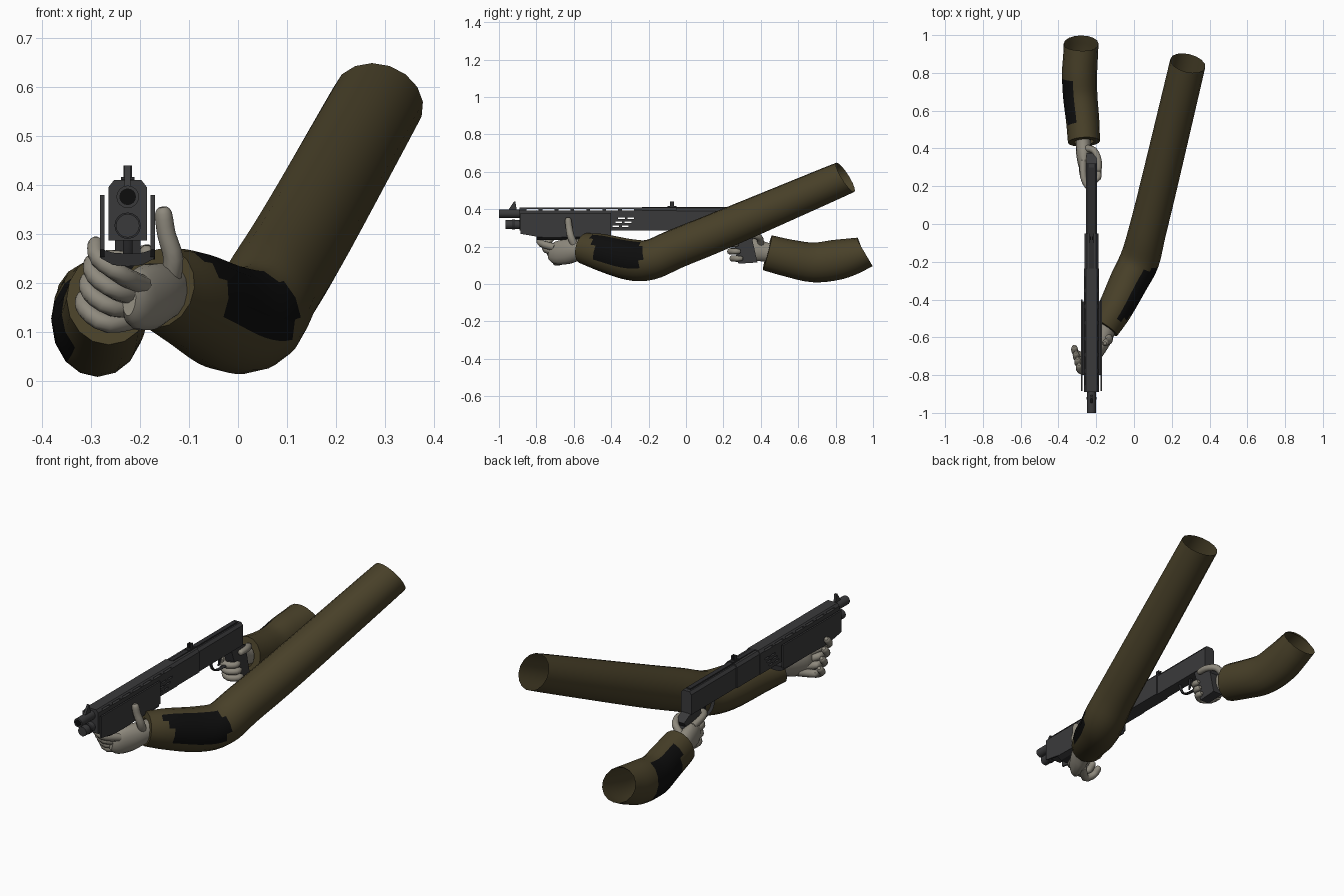
import bpy, bmesh, math
from mathutils import Vector

if "Cube" in bpy.data.objects:
    bpy.data.objects.remove(bpy.data.objects["Cube"])

GX = -0.225  # centre line of the gun


def material(name, rgb):
    m = bpy.data.materials.new(name)
    m.diffuse_color = (*rgb, 1)
    m.use_nodes = True
    m.node_tree.nodes["Principled BSDF"].inputs["Base Color"].default_value = m.diffuse_color
    return m


OLIVE = material("olive_cloth", (0.066, 0.052, 0.022))
BLACK = material("black", (0.004, 0.004, 0.004))
GUN = material("gunmetal", (0.042, 0.042, 0.044))
DARK = material("dark_gunmetal", (0.026, 0.026, 0.028))
SKIN = material("grey_glove", (0.27, 0.25, 0.205))


def finish(name, bm, mats, smooth=False):
    bmesh.ops.recalc_face_normals(bm, faces=bm.faces)
    me = bpy.data.meshes.new(name)
    bm.to_mesh(me)
    bm.free()
    ob = bpy.data.objects.new(name, me)
    bpy.context.collection.objects.link(ob)
    for m in mats:
        me.materials.append(m)
    if smooth:
        bpy.ops.object.select_all(action='DESELECT')
        ob.select_set(True)
        bpy.context.view_layer.objects.active = ob
        bpy.ops.object.shade_smooth_by_angle(angle=math.radians(40))
    return ob


def prism(name, profile, lo, hi, axis, mat):
    """Extrude a profile: (x, z) along y, or (y, z) along x; x is measured from GX."""
    bm = bmesh.new()
    rows = []
    for t in (lo, hi):
        rows.append([bm.verts.new((GX + p, t, z) if axis == 'y' else (GX + t, p, z)) for p, z in profile])
    a, b = rows
    bm.faces.new(a)
    bm.faces.new(b)
    n = len(a)
    for i in range(n):
        bm.faces.new((a[i], a[(i + 1) % n], b[(i + 1) % n], b[i]))
    return finish(name, bm, [mat])


def box(name, x0, x1, y0, y1, z0, z1, mat):
    return prism(name, [(x0, z0), (x1, z0), (x1, z1), (x0, z1)], y0, y1, 'y', mat)


def spline(pts, sub):
    """Catmull-Rom through (x, y, z, rx, rz) points."""
    pts = [Vector(p) for p in pts]
    out = []
    for i in range(len(pts) - 1):
        p0, p1, p2, p3 = pts[max(i - 1, 0)], pts[i], pts[i + 1], pts[min(i + 2, len(pts) - 1)]
        for k in range(sub):
            t = k / sub
            out.append(0.5 * (2 * p1 + (p2 - p0) * t + (2 * p0 - 5 * p1 + 4 * p2 - p3) * t * t
                              + (3 * p1 - p0 - 3 * p2 + p3) * t ** 3))
    return out + [pts[-1]]


def loft(name, pts, mats, sides=12, sub=1, up=(0, 0, 1), caps=True, end=None, rim=0, patch=None):
    """Elliptical tube along a path; rim folds the first ring inwards, patch picks black faces."""
    pts = spline(pts, sub)
    bm = bmesh.new()
    rings = []
    for i, p in enumerate(pts):
        c = Vector(p[:3])
        t = Vector(pts[min(i + 1, len(pts) - 1)][:3]) - Vector(pts[max(i - 1, 0)][:3])
        if end and i == len(pts) - 1:
            t = Vector(end)
        s = t.cross(Vector(up)).normalized()
        u = s.cross(t).normalized()

        def ring(scale):
            return [bm.verts.new(c + scale * (s * p[3] * math.cos(a) + u * p[4] * math.sin(a)))
                    for a in (2 * math.pi * k / sides for k in range(sides))]
        if rim and i == 0:
            rings.append(ring(rim))
        rings.append(ring(1))
    for a, b in zip(rings, rings[1:]):
        for k in range(sides):
            j = (k + 1) % sides
            bm.faces.new((a[k], a[j], b[j], b[k]))
    if caps:
        bm.faces.new(rings[0])
        bm.faces.new(rings[-1])
    bm.normal_update()
    bmesh.ops.recalc_face_normals(bm, faces=bm.faces)
    if patch:
        for f in bm.faces:
            f.material_index = int(patch(f.calc_center_median(), f.normal))
    return finish(name, bm, mats, True)


def finger(name, path, r):
    """Rounded finger: tapered tube with a small closing ring at the tip."""
    pts = [(*p, r * (1 - 0.07 * i), r * (1 - 0.07 * i)) for i, p in enumerate(path)]
    a, b = Vector(path[-2]), Vector(path[-1])
    pts.append((*(b + (b - a).normalized() * r * 0.6), r * 0.4, r * 0.4))
    up = (0, 1, 0.2) if name.endswith("support_thumb") else (0, 0, 1)
    loft(name, pts, [SKIN], 10, 3, up)


# Sleeves with black elbow patches
loft("support_sleeve", [
    (-0.16, -0.545, 0.19, 0.085, 0.083), (-0.10, -0.45, 0.168, 0.092, 0.1),
    (-0.025, -0.30, 0.13, 0.102, 0.11), (0.03, -0.19, 0.13, 0.105, 0.108),
    (0.068, -0.05, 0.19, 0.1, 0.106), (0.135, 0.22, 0.30, 0.098, 0.104),
    (0.285, 0.852, 0.57, 0.095, 0.092)], [OLIVE, BLACK], 16, 5, caps=False, end=(0.2, 0.8, 0.5), rim=0.6,
    patch=lambda c, n: -0.5 < c.y < -0.24 and n.dot(Vector((0.86, -0.45, 0.25))) > 0.72)
loft("trigger_sleeve", [
    (-0.265, 0.435, 0.167, 0.085, 0.096), (-0.272, 0.55, 0.138, 0.088, 0.1),
    (-0.285, 0.68, 0.115, 0.091, 0.106), (-0.288, 0.8, 0.128, 0.093, 0.108),
    (-0.283, 0.89, 0.148, 0.092, 0.098), (-0.28, 0.955, 0.168, 0.092, 0.085)],
    [OLIVE, BLACK], 16, 4, caps=False, end=(0, 0.85, 0.5), rim=0.6,
    patch=lambda c, n: 0.54 < c.y < 0.77 and n.dot(Vector((-0.98, 0, 0.15))) > 0.68)

# Hand under the fore-end
loft("support_palm", [
    (-0.13, -0.5, 0.185, 0.05, 0.055), (-0.155, -0.58, 0.182, 0.05, 0.06),
    (-0.18, -0.64, 0.172, 0.045, 0.068), (-0.208, -0.70, 0.165, 0.033, 0.06),
    (-0.222, -0.73, 0.168, 0.015, 0.035)], [SKIN], 14, 3)
index = [(-0.195, -0.70, 0.195), (-0.24, -0.775, 0.218), (-0.285, -0.775, 0.25), (-0.29, -0.75, 0.28)]
little = [(-0.2, -0.64, 0.13), (-0.265, -0.695, 0.117), (-0.31, -0.68, 0.145), (-0.315, -0.655, 0.17)]
for i in range(4):
    finger(f"support_finger_{i + 1}", [Vector(a).lerp(Vector(b), i / 3) for a, b in zip(index, little)], 0.021)
finger("support_thumb", [(-0.14, -0.59, 0.2), (-0.132, -0.615, 0.25), (-0.146, -0.625, 0.3),
                         (-0.152, -0.63, 0.342)], 0.022)

# Hand on the pistol grip
loft("trigger_palm", [
    (-0.265, 0.5, 0.16, 0.04, 0.05), (-0.268, 0.43, 0.17, 0.04, 0.052),
    (-0.266, 0.37, 0.182, 0.04, 0.062), (-0.268, 0.31, 0.19, 0.028, 0.062),
    (-0.27, 0.28, 0.19, 0.014, 0.05)], [SKIN], 14, 3)
for i in range(3):
    z, d = 0.212 - 0.038 * i, 0.012 * i
    finger(f"trigger_finger_{i + 2}", [(-0.27, 0.33, z), (-0.268, 0.255 + d, z), (-0.228, 0.225 + d, z),
                                       (-0.19, 0.245 + d, z), (-0.188, 0.268 + d, z)], 0.02)
finger("trigger_finger_1", [(-0.27, 0.33, 0.235), (-0.268, 0.25, 0.25), (-0.25, 0.205, 0.252),
                            (-0.228, 0.19, 0.25)], 0.018)
finger("trigger_thumb", [(-0.25, 0.4, 0.215), (-0.212, 0.39, 0.25), (-0.188, 0.34, 0.262),
                         (-0.186, 0.29, 0.262)], 0.019)


# Gun body: vented shroud, receiver and rear housing
def shell(hw, top):
    return [(-hw, 0.287), (hw, 0.287), (hw, top - 0.014), (hw - 0.011, top), (0.011 - hw, top), (-hw, top - 0.014)]


shroud = prism("vented_shroud", shell(0.039, 0.41), -0.89, -0.235, 'y', GUN)
prism("receiver", shell(0.036, 0.408), -0.235, -0.05, 'y', GUN)
prism("rear_housing", shell(0.03, 0.405), -0.05, 0.32, 'y', GUN)
box("receiver_top_rib", -0.012, 0.012, -0.235, 0.3, 0.404, 0.412, DARK)

# Cutter for the vent slots
bm = bmesh.new()
slots = [(-0.82 + 0.085 * i, 0.065, 0.398, 0.008) for i in range(7)]
slots += [(y, 0.036, z, 0.008) for z, y0 in ((0.352, -0.345), (0.33, -0.36), (0.308, -0.375)) for y in (y0, y0 + 0.05)]
for y, ly, z, lz in slots:
    vs = bmesh.ops.create_cube(bm, size=1)["verts"]
    bmesh.ops.scale(bm, vec=(0.2, ly, lz), verts=vs)
    bmesh.ops.translate(bm, vec=(GX, y, z), verts=vs)
cutter = finish("slot_cutter", bm, [GUN])
cutter.hide_render = True
mod = shroud.modifiers.new("slots", 'BOOLEAN')
mod.operation, mod.solver, mod.object = 'DIFFERENCE', 'EXACT', cutter
bpy.context.view_layer.objects.active = shroud
bpy.ops.object.modifier_apply(modifier=mod.name)
bpy.data.objects.remove(cutter)

# Barrel and magazine tube
for name, z, r, y0, bore in (("barrel", 0.376, 0.023, -1.0, 0.017), ("magazine_tube", 0.317, 0.024, -0.965, 0.0)):
    loft(name, [(GX, y0, z, r, r), (GX, -0.88, z, r, r)], [GUN], 16)
    if bore:
        loft(name + "_bore", [(GX, y0 - 0.0005, z, bore, bore), (GX, y0 + 0.004, z, bore, bore)], [BLACK], 16)
loft("tube_cap_ring", [(GX, -0.93, 0.317, 0.027, 0.027), (GX, -0.915, 0.317, 0.027, 0.027)], [DARK], 16)

# Sliding fore-end: side plates and curved belly
side = [(-0.885, 0.38), (-0.885, 0.268), (-0.78, 0.25), (-0.70, 0.248), (-0.4, 0.262), (-0.4, 0.38)]
for s in (-1, 1):
    prism("fore_end_plate", side, min(s * 0.047, s * 0.056), max(s * 0.047, s * 0.056), 'x', GUN)
belly = [(-0.056, 0.27), (-0.054, 0.25), (-0.03, 0.237), (0, 0.234), (0.03, 0.237), (0.054, 0.25), (0.056, 0.27),
         (0.03, 0.262), (0, 0.26), (-0.03, 0.262)]
prism("fore_end_belly", belly, -0.8, -0.41, 'y', DARK)

# Sights
prism("front_sight", [(-0.95, 0.395), (-0.905, 0.395), (-0.912, 0.44), (-0.92, 0.44)], -0.006, 0.006, 'x', GUN)
box("rear_sight_base", -0.014, 0.014, -0.1, -0.05, 0.405, 0.416, DARK)
for s in (-0.006, 0.006):
    box("rear_sight_post", s - 0.003, s + 0.003, -0.085, -0.065, 0.41, 0.44, DARK)

# Pistol grip, trigger and guard
prism("pistol_grip", [(0.23, 0.29), (0.32, 0.29), (0.375, 0.262), (0.355, 0.235), (0.382, 0.115), (0.28, 0.108),
                      (0.262, 0.2)], -0.026, 0.026, 'x', GUN)
loft("trigger_guard", [(GX, 0.09, 0.29, 0.01, 0.005), (GX, 0.11, 0.235, 0.01, 0.005),
                       (GX, 0.16, 0.212, 0.01, 0.005), (GX, 0.24, 0.215, 0.01, 0.005),
                       (GX, 0.27, 0.22, 0.01, 0.005)], [DARK], 8, 3)
prism("trigger", [(0.16, 0.29), (0.18, 0.29), (0.175, 0.25), (0.16, 0.23), (0.163, 0.255)], -0.005, 0.005, 'x', DARK)
